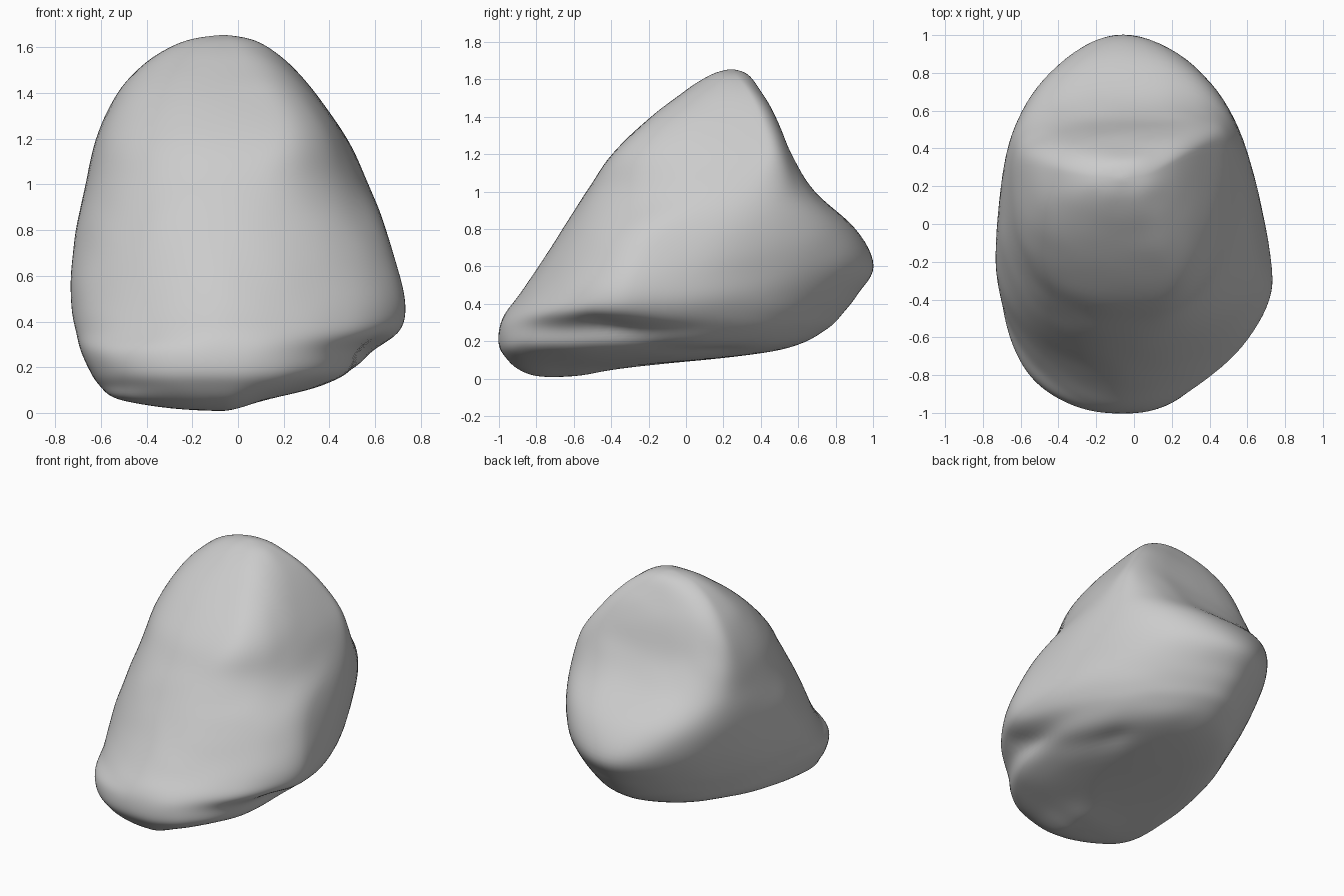
import bpy
import bmesh
import math
from mathutils import Vector, noise
from mathutils.geometry import intersect_point_line

# Remove the default cube only
default_cube = bpy.data.objects.get("Cube")
if default_cube:
    bpy.data.objects.remove(default_cube, do_unlink=True)

SEGMENTS = 96
STEPS = 6
HEART = Vector((-0.06, 0, 0.6))

# Horizontal sections of the boulder, bottom to top:
# height, right edge, left edge, front edge, back edge,
# y of widest point on the right and on the left, front and back squareness
SECTIONS = [
    (0.01, -0.06, -0.06, -0.7, -0.7, -0.7, -0.7, 2, 2),
    (0.02, -0.3, 0, -0.82, -0.55, -0.7, -0.7, 2, 2),
    (0.06, -0.53, 0.14, -0.91, -0.3, -0.62, -0.6, 2, 2),
    (0.12, -0.61, 0.37, -0.97, 0.28, -0.47, -0.35, 2.2, 2),
    (0.18, -0.65, 0.51, -1, 0.6, -0.42, -0.2, 2.3, 1.9),
    (0.27, -0.69, 0.59, -1, 0.76, -0.38, -0.1, 2.2, 1.8),
    (0.35, -0.71, 0.7, -0.97, 0.84, -0.32, -0.3, 1.85, 1.8),
    (0.45, -0.73, 0.735, -0.89, 0.92, -0.24, -0.3, 1.8, 1.8),
    (0.6, -0.735, 0.71, -0.79, 1.01, -0.16, -0.25, 1.8, 1.9),
    (0.8, -0.71, 0.65, -0.66, 0.91, 0, -0.1, 2, 2.4),
    (1, -0.67, 0.57, -0.53, 0.69, 0.17, 0.25, 2.3, 3),
    (1.2, -0.63, 0.48, -0.4, 0.57, 0.27, 0.4, 2.7, 3),
    (1.4, -0.53, 0.34, -0.19, 0.48, 0.28, 0.38, 2.8, 2.8),
    (1.54, -0.4, 0.21, 0, 0.4, 0.27, 0.32, 2.6, 2.4),
    (1.63, -0.23, 0.08, 0.14, 0.33, 0.25, 0.26, 2.2, 2),
    (1.655, -0.06, -0.06, 0.24, 0.24, 0.24, 0.24, 2, 2),
]


def blend_sections(rows, steps):
    """Smoothly interpolate between neighbouring sections."""
    last = len(rows) - 1
    for i in range(last):
        quad = [rows[min(max(i + k, 0), last)] for k in (-1, 0, 1, 2)]
        for s in range(steps):
            t = s / steps
            yield [
                b + t * ((c - a) + t * ((2 * a - 5 * b + 4 * c - d)
                                        + t * (3 * (b - c) + d - a))) / 2
                for a, b, c, d in zip(*quad)
            ]
    yield rows[last]


def section_point(section, angle):
    """Point on a lopsided rounded outline."""
    z, right, left, front, back, wide_right, wide_left, front_sq, back_sq = section
    # The ridge leans to the left just below the top
    centre = HEART.x + 0.17 * math.exp(-((z - 1.28) / 0.22) ** 2)
    centre = min(max(centre, right), left)
    c, s = math.cos(angle), math.sin(angle)
    power = 2 / (back_sq if s > 0 else front_sq)
    side, widest = (left, wide_left) if c > 0 else (right, wide_right)
    end = back if s > 0 else front
    x = centre + abs(c) ** power * (side - centre)
    y = widest + abs(s) ** power * (end - widest)
    return Vector((x, y, z))


def carve_groove(point, start, end, width, depth):
    """Push points near a line towards the heart of the boulder."""
    t = intersect_point_line(point, start, end)[1]
    nearest = start.lerp(end, min(max(t, 0), 1))
    amount = depth * math.exp(-((point - nearest).length / width) ** 2)
    return point + (HEART - point).normalized() * amount


def weather(point):
    """Gentle lumps so that the surface is not perfectly even."""
    lump = noise.noise(point * 3) * 0.006 + noise.noise(point * 8) * 0.004
    return point + (point - HEART).normalized() * lump


def build_boulder():
    bm = bmesh.new()
    groove = (Vector((0.6, -0.5, 0.28)), Vector((0.3, 0.2, 0.17)))
    hollow = (Vector((-0.5, 0.4, 1.15)), Vector((0, 0.55, 1.15)))
    rings = []
    for section in blend_sections(SECTIONS, STEPS):
        ring = []
        for i in range(SEGMENTS):
            p = section_point(section, math.tau * i / SEGMENTS)
            p = carve_groove(p, *groove, 0.07, 0.035)
            p = carve_groove(p, *hollow, 0.15, 0.02)
            ring.append(bm.verts.new(weather(p)))
        rings.append(ring)
    # Skin the sections together
    for low, high in zip(rings, rings[1:]):
        for i in range(SEGMENTS):
            j = (i + 1) % SEGMENTS
            bm.faces.new((low[i], low[j], high[j], high[i]))
    # Close the two poles and soften the surface
    bmesh.ops.remove_doubles(bm, verts=bm.verts, dist=0.0005)
    for _ in range(4):
        bmesh.ops.smooth_vert(bm, verts=bm.verts, factor=0.5,
                              use_axis_x=True, use_axis_y=True, use_axis_z=True)
    bmesh.ops.recalc_face_normals(bm, faces=bm.faces)
    mesh = bpy.data.meshes.new("boulder")
    bm.to_mesh(mesh)
    bm.free()
    mesh.shade_smooth()
    return mesh


# Plain grey stone
stone = bpy.data.materials.new("grey_stone")
stone.use_nodes = True
grey = (0.6, 0.6, 0.6, 1)
stone.diffuse_color = grey
stone.node_tree.nodes["Principled BSDF"].inputs["Base Color"].default_value = grey

boulder = bpy.data.objects.new("boulder", build_boulder())
boulder.data.materials.append(stone)
bpy.context.collection.objects.link(boulder)
